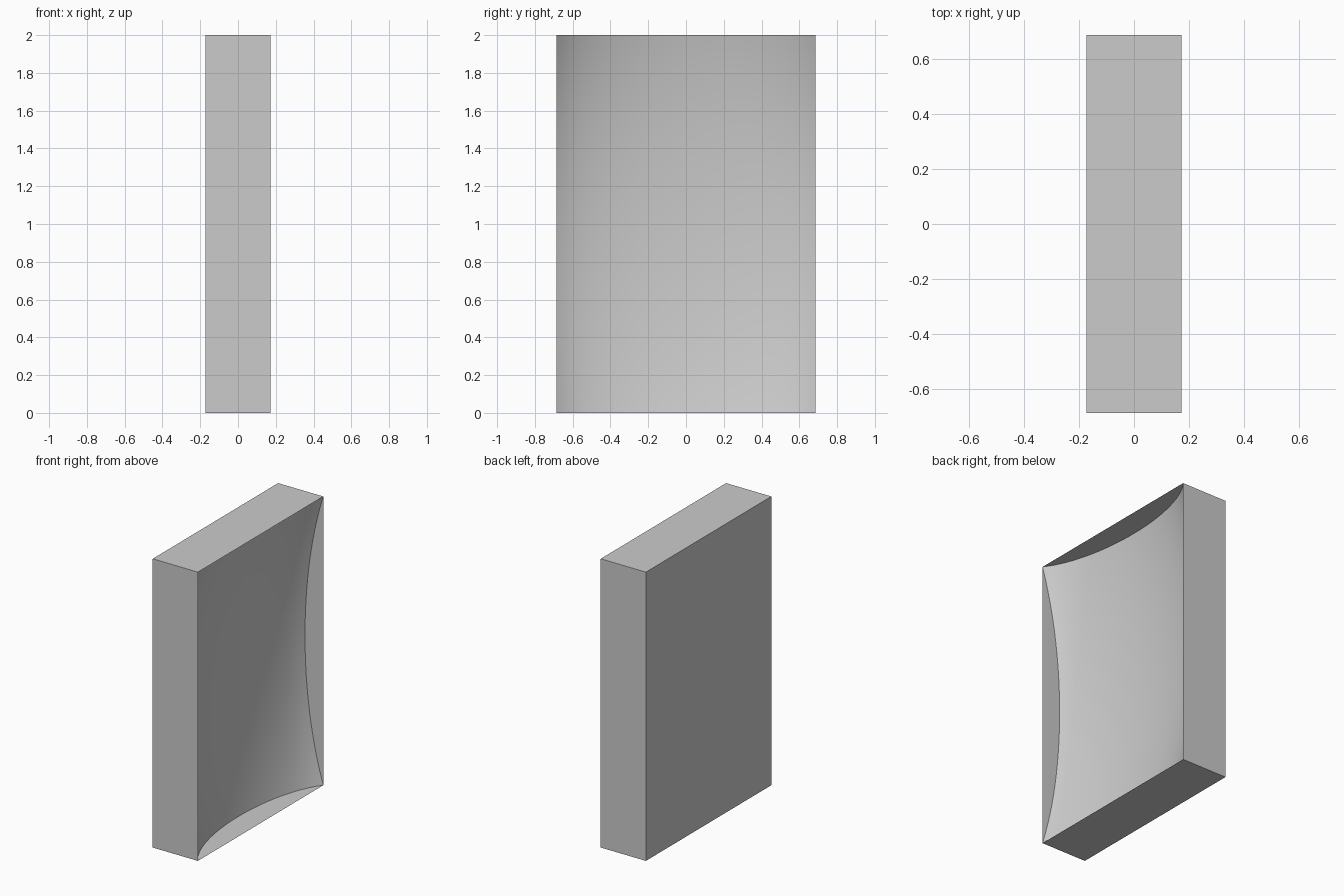
import bpy, bmesh
from math import sqrt

if "Cube" in bpy.data.objects:
    bpy.data.objects.remove(bpy.data.objects["Cube"])

HX, HY, HZ = 0.173, 0.686, 1.0    # half sizes of the slab
SAG_Y, SAG_Z = 0.17, 0.14         # hollow depth across the width and the height
BLEND = 0.05                      # flattening where both curves add up


def finish(name, bm):
    mesh = bpy.data.meshes.new(name)
    bm.to_mesh(mesh)
    bm.free()
    obj = bpy.data.objects.new(name, mesh)
    bpy.context.collection.objects.link(obj)
    return obj


def arc(t, fullness):
    """Elliptic arc of height 1 above its chord, t from -1 to 1."""
    rim = sqrt(1 - fullness)
    return (sqrt(1 - fullness * t * t) - rim) / (1 - rim)


# open tray: back and four thin walls, open towards +x
bm = bmesh.new()
bmesh.ops.create_cube(bm, size=2)
for v in bm.verts:
    v.co = (v.co.x * HX, v.co.y * HY, v.co.z * HZ + HZ)
bm.normal_update()
front = [f for f in bm.faces if f.normal.x > 0.9]
bmesh.ops.delete(bm, geom=front, context='FACES')
finish("tray", bm)

# concave panel: hung from the four rim corners, curved both ways
bm = bmesh.new()
bmesh.ops.create_grid(bm, x_segments=40, y_segments=40, size=1)
for v in bm.verts:
    y, z = v.co.x, v.co.y
    a, b = arc(y, 0.8), arc(z, 0.35)
    depth = SAG_Y * a + SAG_Z * b - BLEND * a * b
    v.co = (HX - depth, y * HY, z * HZ + HZ)
bm.normal_update()
for f in bm.faces:
    f.smooth = True
    if f.normal.x < 0:
        f.normal_flip()
finish("concave_panel", bm)
